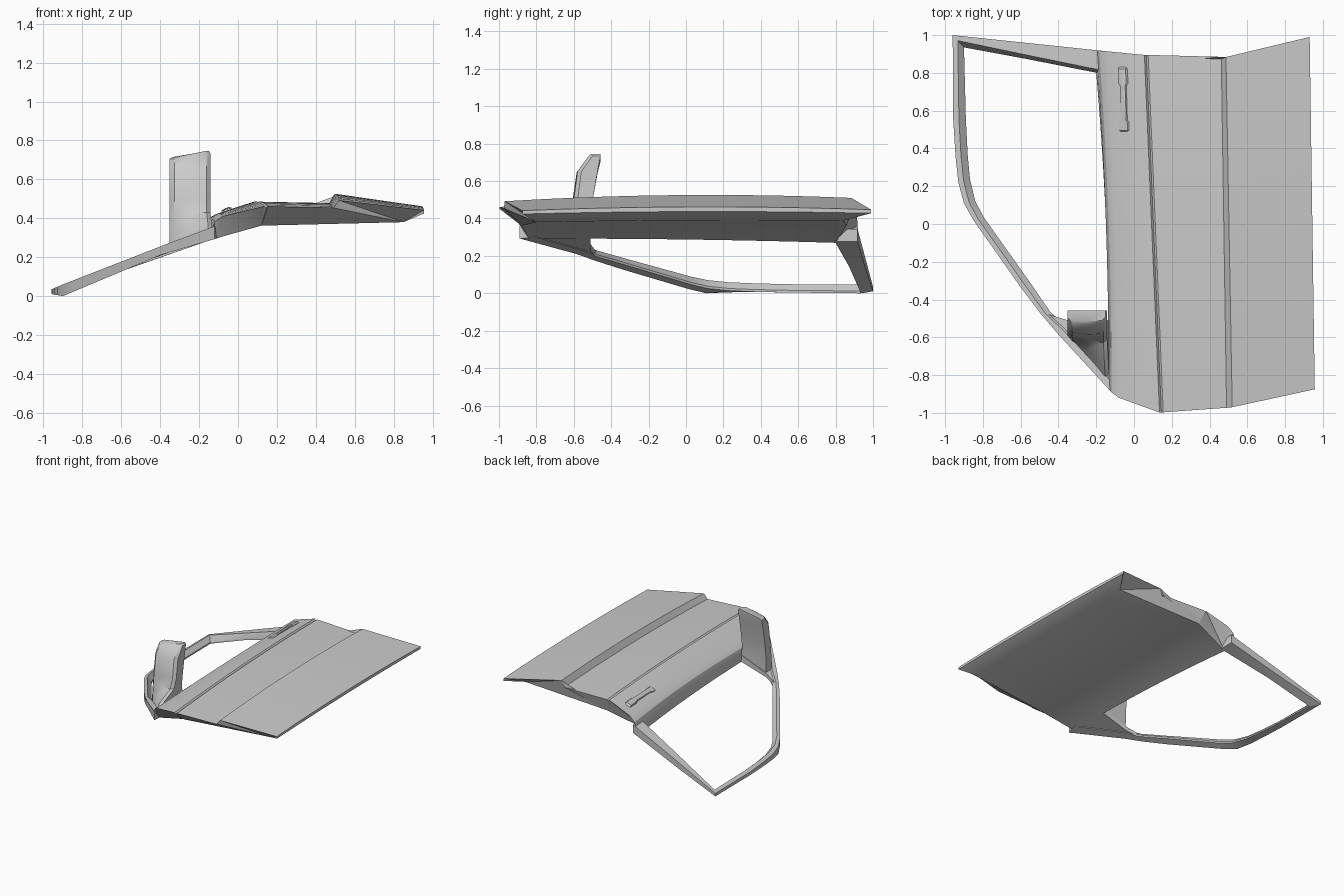
import bpy, bmesh, math
from mathutils import Vector

if "Cube" in bpy.data.objects:
    bpy.data.objects.remove(bpy.data.objects["Cube"])


def build(name, rings, closed_caps=True, angle=30):
    """Skin a list of equal-length closed rings into one object."""
    bm = bmesh.new()
    vs = [[bm.verts.new(p) for p in r] for r in rings]
    n = len(rings[0])
    for a, b in zip(vs, vs[1:]):
        for i in range(n):
            j = (i + 1) % n
            bm.faces.new((a[i], a[j], b[j], b[i]))
    if closed_caps:
        bm.faces.new(vs[0])
        bm.faces.new(vs[-1])
    bmesh.ops.triangulate(bm, faces=[f for f in bm.faces if len(f.verts) > 4])
    bmesh.ops.recalc_face_normals(bm, faces=bm.faces)
    me = bpy.data.meshes.new(name)
    bm.to_mesh(me)
    bm.free()
    ob = bpy.data.objects.new(name, me)
    bpy.context.collection.objects.link(ob)
    bpy.context.view_layer.objects.active = ob
    ob.select_set(True)
    bpy.ops.object.shade_smooth_by_angle(angle=math.radians(angle))
    ob.select_set(False)
    return ob


def interp(x, pts):
    for (x0, z0), (x1, z1) in zip(pts, pts[1:]):
        if x <= x1:
            return z0 + (z1 - z0) * (x - x0) / (x1 - x0)
    return pts[-1][1]


def quad(a, m, b, t):
    return a * (1 - t) * (1 - 2 * t) + m * 4 * t * (1 - t) + b * t * (2 * t - 1)


# Door skin: profile points as (x front, y front, x back, y back, z front/mid/back, x bow)
profile = [
    (-.135, -.87, -.20, .92, .335, .345, .315, .018),
    (-.12, -.89, -.185, .918, .38, .395, .365, .018),
    (-.08, -.92, -.14, .914, .41, .425, .405, .01),
    (.135, -.998, .055, .895, .462, .486, .472, 0),
    (.145, -.998, .065, .895, .452, .476, .462, 0),
    (.155, -.997, .075, .895, .461, .485, .471, 0),
    (.49, -.973, .462, .885, .454, .478, .462, 0),
    (.52, -.970, .487, .884, .492, .525, .510, 0),
    (.957, -.875, .930, .990, .442, .462, .447, 0),
    (.957, -.873, .930, .988, .424, .437, .428, 0),
    (.85, -.80, .84, .84, .380, .390, .388, 0),
    (.12, -.88, .10, .86, .362, .370, .365, 0),
    (-.13, -.84, -.20, .80, .292, .288, .270, .018),
]
rings = []
for k in range(11):
    t = k / 10
    rings.append([(quad(xf, (xf + xb) / 2 + bow, xb, t), yf + (yb - yf) * t, quad(zf, zm, zb, t))
                  for xf, yf, xb, yb, zf, zm, zb, bow in profile])
build("door_panel", rings)

# Window frame follows the leaning glass plane
TOP = [(-.97, .03), (-.9, .06), (-.13, .36)]
BOT = [(-.97, .012), (-.9, .0), (-.4, .21), (-.13, .29), (0, .33)]


def section(ox, oy, ix, iy, f):
    mx, my = ox + (ix - ox) * f, oy + (iy - oy) * f
    return [(ox, oy, interp(ox, TOP)), (mx, my, interp(mx, TOP)),
            (ix, iy, interp(ix, BOT) + .012), (ix, iy, interp(ix, BOT)),
            (ox, oy, interp(ox, BOT))]


frame = [
    (-.17, .917, -.17, .795, .85), (-.58, .96, -.56, .872, .75),
    (-.96, 1.0, -.90, .935, .45), (-.957, .55, -.89, .55, .45),
    (-.945, .36, -.88, .36, .45), (-.93, .22, -.868, .235, .45),
    (-.90, .11, -.84, .12, .45), (-.85, .02, -.795, .035, .45),
    (-.60, -.335, -.55, -.31, .45), (-.49, -.48, -.44, -.47, .45),
    (-.40, -.585, -.35, -.54, .5), (-.12, -.89, -.10, -.80, .5),
]
build("window_frame", [section(*s) for s in frame])

# Filled corner of the window under the mirror
corner = [(-.45, -.48), (-.35, -.51), (-.13, -.51), (-.115, -.87), (-.40, -.58)]
build("mirror_corner_plate", [[(x, y, interp(x, BOT) + .005) for x, y in corner],
                              [(x, y, interp(x, TOP) - .012) for x, y in corner]])


# Wing mirror: horizontal sections, flat glass side towards the back
def mirror_ring(zl, zr, back, fl, fm, fr, x0=-.352, x1=-.142):
    pts = [(x0, back, zl), (x0, fl + .03, zl), (x0 + .025, fl, zl),
           (-.245, fm, (zl + zr) / 2), (x1 - .02, fr, zr), (x1, fr + .02, zr), (x1, back, zr)]
    return pts


mirror = [
    mirror_ring(.265, .335, -.515, -.62, -.71, -.82, x1=-.132),
    mirror_ring(.33, .375, -.513, -.615, -.67, -.77, x1=-.135),
    mirror_ring(.43, .43, -.508, -.605, -.615, -.63),
    mirror_ring(.50, .50, -.499, -.597, -.606, -.60),
    mirror_ring(.64, .65, -.473, -.575, -.585, -.58),
    mirror_ring(.705, .735, -.457, -.525, -.53, -.52),
    mirror_ring(.715, .745, -.457, -.51, -.515, -.51, x0=-.335, x1=-.15),
]
build("wing_mirror", mirror, angle=35)

# Door handle: grip bar with two wider feet
handle = [(.485, .024, .432), (.495, .026, .447), (.54, .026, .449), (.55, .017, .452),
          (.73, .017, .452), (.745, .026, .450), (.82, .025, .447), (.832, .018, .432)]
rings = []
for y, w, z in handle:
    c = -.05 - (y - .49) * .03
    rings.append([(c - w, y, .40), (c - w, y, z - .010), (c - w * .6, y, z - .002),
                  (c + w * .6, y, z + .006), (c + w, y, z), (c + w, y, .40)])
build("door_handle", rings)
